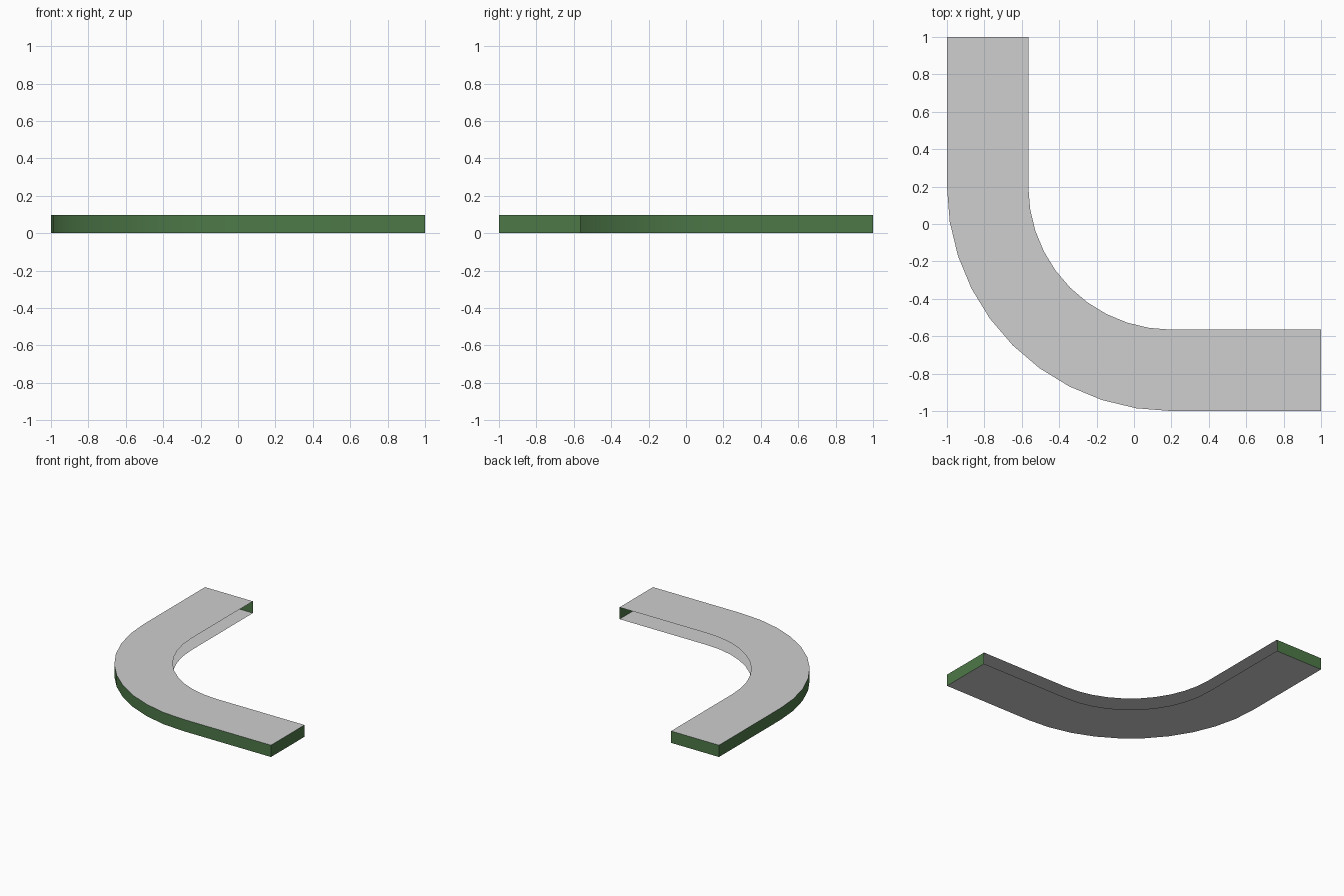
import bpy, bmesh, math

if "Cube" in bpy.data.objects:
    bpy.data.objects.remove(bpy.data.objects["Cube"])

HEIGHT = 0.097
CENTRE = 0.2
R_OUT, R_IN = 1.2, 0.765
STEPS = 10


def material(name, rgb):
    m = bpy.data.materials.new(name)
    m.diffuse_color = (*rgb, 1)
    m.use_nodes = True
    m.node_tree.nodes["Principled BSDF"].inputs["Base Color"].default_value = m.diffuse_color
    return m


stone = material("pale grey", (0.62, 0.62, 0.62))
hedge = material("dark green", (0.075, 0.19, 0.065))


def path(r):
    """Straight arm, quarter bend, straight arm at distance r from the bend centre."""
    pts = [(CENTRE - r, 1.0)]
    for i in range(STEPS + 1):
        a = math.pi + i * math.pi / 2 / STEPS
        pts.append((CENTRE + r * math.cos(a), CENTRE + r * math.sin(a)))
    return pts + [(1.0, CENTRE - r)]


def strip(name, rail_a, rail_b, mat):
    """Ribbon of quads between two rails of points."""
    bm = bmesh.new()
    a = [bm.verts.new(p) for p in rail_a]
    b = [bm.verts.new(p) for p in rail_b]
    for i in range(len(a) - 1):
        bm.faces.new((a[i], a[i + 1], b[i + 1], b[i]))
    mesh = bpy.data.meshes.new(name)
    bm.to_mesh(mesh)
    bm.free()
    mesh.materials.append(mat)
    ob = bpy.data.objects.new(name, mesh)
    bpy.context.collection.objects.link(ob)
    return ob


def at(pts, z):
    return [(x, y, z) for x, y in pts]


outer, inner = path(R_OUT), path(R_IN)

# grey top and underside
strip("top_surface", at(outer, HEIGHT), at(inner, HEIGHT), stone)
strip("bottom_surface", at(inner, 0), at(outer, 0), stone)

# green outer wall with both end caps; the inner side of the bend is open
rim = [inner[0]] + outer + [inner[-1]]
wall = strip("outer_wall", at(rim, 0), at(rim, HEIGHT), hedge)

# smooth bend, sharp corners
bpy.context.view_layer.objects.active = wall
wall.select_set(True)
bpy.ops.object.shade_smooth_by_angle(angle=math.radians(30))
